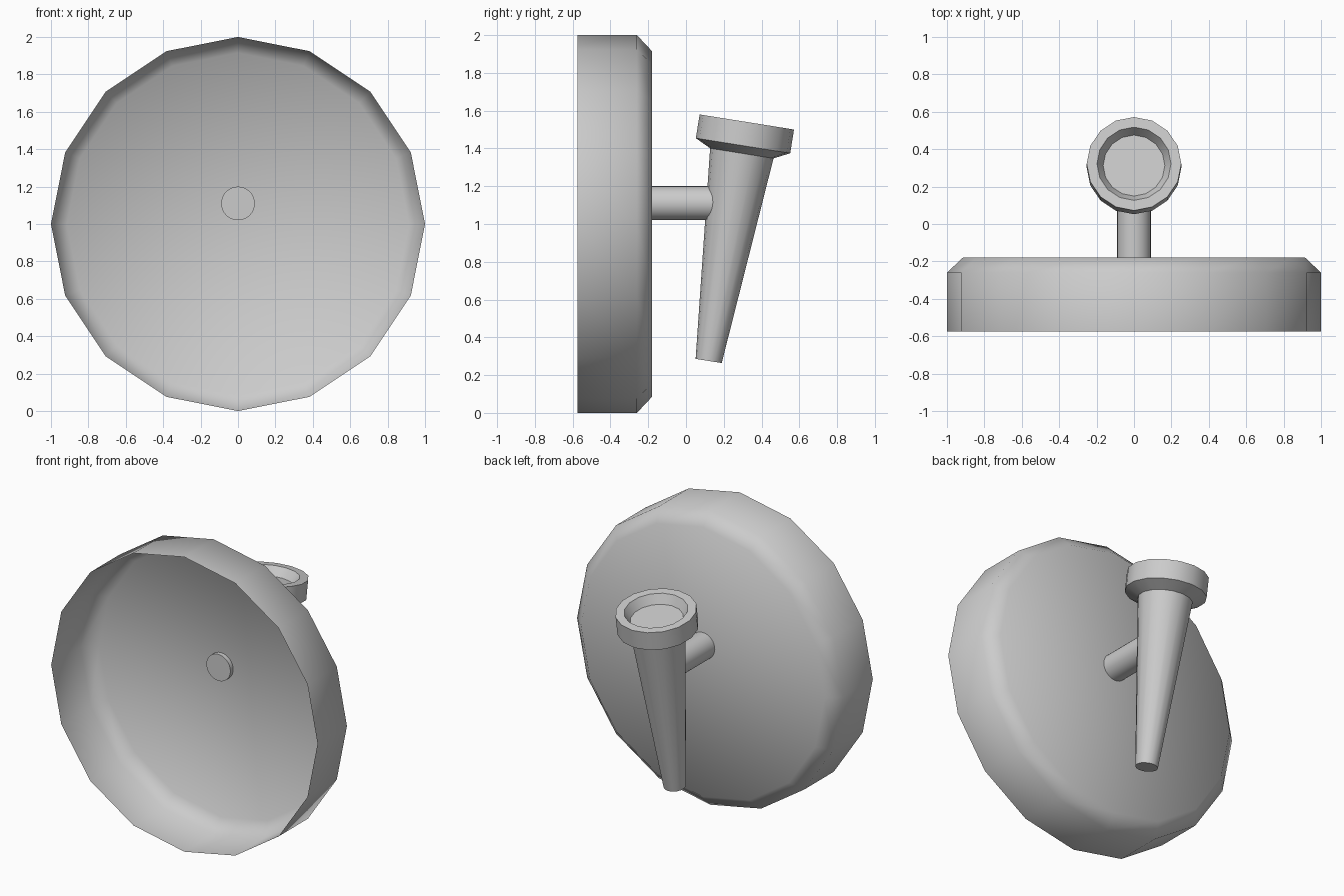
import bpy, bmesh, math
from mathutils import Matrix, Vector

if "Cube" in bpy.data.objects:
    bpy.data.objects.remove(bpy.data.objects["Cube"])


def lathe(name, profile, matrix, sides=16, smooth_angle=35, cap_start=True, cap_end=True):
    """Revolve (radius, height) pairs about local z, then place with matrix."""
    bm = bmesh.new()
    rings = []
    for r, h in profile:
        rings.append([bm.verts.new((r * math.cos(2 * math.pi * i / sides),
                                    r * math.sin(2 * math.pi * i / sides), h))
                      for i in range(sides)])
    for a, b in zip(rings, rings[1:]):
        for i in range(sides):
            j = (i + 1) % sides
            bm.faces.new((a[i], a[j], b[j], b[i]))
    if cap_start:
        bm.faces.new(rings[0][::-1])
    if cap_end:
        bm.faces.new(rings[-1])
    bm.transform(matrix)
    mesh = bpy.data.meshes.new(name)
    bm.to_mesh(mesh)
    bm.free()
    obj = bpy.data.objects.new(name, mesh)
    bpy.context.collection.objects.link(obj)
    bpy.ops.object.select_all(action='DESELECT')
    obj.select_set(True)
    bpy.context.view_layer.objects.active = obj
    bpy.ops.object.shade_smooth_by_angle(angle=math.radians(smooth_angle))
    return obj


# Local z turned to world +y
along_y = Matrix.Rotation(math.radians(-90), 4, 'X')

# Wall plate: thin open shell facing the front, chamfered at the back
lathe("wall_plate", [(1.0, -0.575), (1.0, -0.26), (0.915, -0.18)],
      Matrix.Translation((0, 0, 1)) @ along_y, smooth_angle=60, cap_start=False)

# Support arm: peg through the plate into the torch
lathe("support_arm", [(0.09, -0.21), (0.09, 0.2)],
      Matrix.Translation((0, 0, 1.11)) @ along_y, sides=32)

# Torch: tapered handle with a flared, recessed cup, leaning backwards
base, top = Vector((0, 0.12, 0.275)), Vector((0, 0.322, 1.54))
length = (top - base).length
lean = Matrix.Translation(base) @ Vector((0, 0, 1)).rotation_difference(top - base).to_matrix().to_4x4()
lathe("torch", [(0.07, 0), (0.17, length - 0.168), (0.253, length - 0.127),
                (0.253, length), (0.198, length), (0.165, length - 0.06)], lean)
